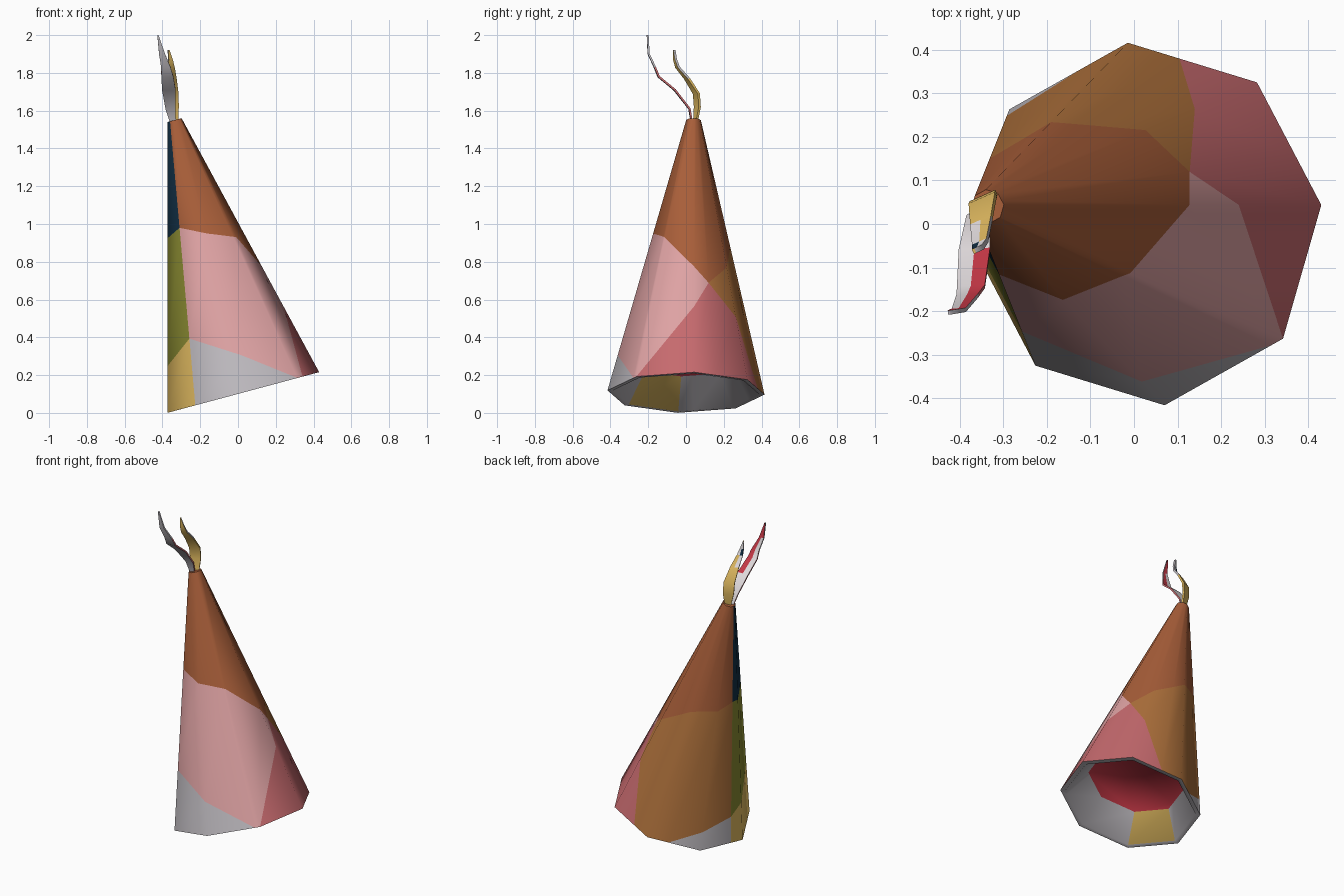
import bpy, math
from mathutils import Vector

if "Cube" in bpy.data.objects:
    bpy.data.objects.remove(bpy.data.objects["Cube"])


def srgb(c):
    return [((v / 255 + 0.055) / 1.055) ** 2.4 for v in c] + [1.0]


COLOURS = {
    "brown": (168, 94, 57), "pink": (222, 162, 163), "rose": (198, 106, 110),
    "ochre": (176, 114, 60), "gold": (222, 184, 95), "olive": (134, 135, 48),
    "navy": (16, 45, 66), "grey": (190, 186, 191), "white": (226, 220, 222),
    "red": (198, 56, 70)}
NAMES = list(COLOURS)
MATS = []
for name, c in COLOURS.items():
    m = bpy.data.materials.new(name)
    m.diffuse_color = srgb(c)
    m.use_nodes = True
    m.node_tree.nodes["Principled BSDF"].inputs["Base Color"].default_value = m.diffuse_color
    MATS.append(m)


def make(name, quads):
    """Smooth object from a list of (corner points, colour name)."""
    verts, faces, cols, index = [], [], [], {}
    for pts, col in quads:
        face = []
        for p in pts:
            key = tuple(round(v, 5) for v in p)
            if key not in index:
                index[key] = len(verts)
                verts.append(key)
            if index[key] not in face:
                face.append(index[key])
        if len(face) > 2:
            faces.append(face)
            cols.append(NAMES.index(col))
    me = bpy.data.meshes.new(name)
    me.from_pydata(verts, [], faces)
    for m in MATS:
        me.materials.append(m)
    for p, c in zip(me.polygons, cols):
        p.material_index = c
    ob = bpy.data.objects.new(name, me)
    bpy.context.collection.objects.link(ob)
    bpy.ops.object.select_all(action='DESELECT')
    ob.select_set(True)
    bpy.context.view_layer.objects.active = ob
    bpy.ops.object.shade_smooth_by_angle(angle=math.radians(75))
    return ob


# Leaning eight-sided cone: s runs round the corners, t from tip to rim
def ring(s, radius, centre):
    def corner(i):
        a = math.radians(96 - 45 * i)
        x = 0.966 * radius * math.cos(a)
        return Vector((x, radius * math.sin(a), 0.268 * x))
    i = math.floor(s)
    return Vector(centre) + corner(i).lerp(corner(i + 1), s - i)


BASE, TIP = Vector((0.028, 0, 0.108)), Vector((-0.336, 0.04, 1.55))
FLOOR = TIP.lerp(BASE, 0.89)


def cone(s, t):
    return ring(s, 0.039, TIP).lerp(ring(s, 0.418, BASE), t)


# Colour patches: corner position, end of top band, end of middle band, colours
PATCHES = [
    (0, .46, 1, "brown", "ochre", "rose"), (.4, .50, 1, "brown", "ochre", "rose"),
    (1, .57, .76, "brown", "ochre", "rose"), (1.6, .64, .64, "brown", "pink", "rose"),
    (2, .585, .74, "brown", "pink", "rose"), (3, .46, 1, "brown", "pink", "grey"),
    (3.1, .455, 1, "brown", "pink", "grey"), (4, .42, .87, "brown", "pink", "grey"),
    (5, .375, .765, "navy", "olive", "gold"), (6, .40, .84, "navy", "olive", "gold"),
    (6.28, .405, .89, "brown", "ochre", "grey"), (7, .43, .925, "brown", "ochre", "grey"),
    (7.6, .445, 1, "brown", "ochre", "grey"), (8, .46, 1, "brown", "ochre", "rose")]

quads = []
for a, b in zip(PATCHES, PATCHES[1:]):
    ta, tb = (0, a[1], a[2], 1), (0, b[1], b[2], 1)
    for r in range(3):
        quads.append(([cone(b[0], tb[r + 1]), cone(a[0], ta[r + 1]),
                       cone(a[0], ta[r]), cone(b[0], tb[r])], a[3 + r]))
    # narrow rim and sloping inner wall
    s, e = a[0], b[0]
    quads.append(([cone(s, 1), cone(e, 1), ring(e, .39, BASE), ring(s, .39, BASE)], "grey"))
    quads.append(([ring(s, .39, BASE), ring(e, .39, BASE),
                   ring(e, .285, FLOOR), ring(s, .285, FLOOR)],
                  "gold" if 5 <= s < 6 else "grey"))
# tip cap and recessed floor
KNOTS = [p[0] for p in PATCHES[:-1]]
quads.append(([cone(k, 0) for k in reversed(KNOTS)], "brown"))
quads.append(([ring(k, .285, FLOOR) for k in KNOTS], "red"))
make("hat_cone", quads)


# Thin paper ribbons at the tip: path points are (x, y, z, half width)
def ribbon(name, path, across, front, back, edge, thick):
    across = Vector(across).normalized()
    pts = [Vector(p[:3]) for p in path]
    rows = []
    for i, p in enumerate(pts):
        tan = (pts[min(i + 1, len(pts) - 1)] - pts[max(i - 1, 0)]).normalized()
        n = tan.cross(across).normalized() * thick      # points to the back
        if n.y < 0:
            n = -n
        rows.append([[p + across * path[i][3] * k + n * d for k in (-1, 0, 1)]
                     for d in (-1, 1)])
    q = []
    for a, b in zip(rows, rows[1:]):
        z = (a[0][1].z + b[0][1].z) / 2
        for c in (0, 1):
            q.append(([a[0][c], a[0][c + 1], b[0][c + 1], b[0][c]], front))
            q.append(([a[1][c + 1], a[1][c], b[1][c], b[1][c + 1]], back(z, c)))
        q.append(([a[0][2], a[1][2], b[1][2], b[0][2]], edge(z)))
        q.append(([a[1][0], a[0][0], b[0][0], b[1][0]], edge(z)))
    for r, flip in ((rows[0], 1), (rows[-1], 0)):
        loop = [r[0][0], r[0][1], r[0][2], r[1][2], r[1][1], r[1][0]]
        q.append((loop[::-1] if flip else loop, front))
    make(name, q)


def gold_back(z, side):
    if z < 1.75 or (side == 1 and z < 1.82):
        return "gold"
    return "navy" if 1.8 < z < 1.87 and side == 0 else "white"


ribbon("gold_streamer",
       [(-.335, .05, 1.54, .018), (-.345, .06, 1.62, .032), (-.347, .055, 1.69, .033),
        (-.35, .005, 1.77, .026), (-.353, -.045, 1.83, .018), (-.358, -.058, 1.87, .012),
        (-.367, -.062, 1.92, .003)],
       (.9, .4, 0), "gold", gold_back, lambda z: "gold" if z < 1.75 else "grey", 0.006)

ribbon("grey_streamer",
       [(-.345, .03, 1.54, .016), (-.358, .018, 1.61, .026), (-.366, -.06, 1.71, .036),
        (-.374, -.145, 1.78, .032), (-.382, -.165, 1.83, .025), (-.402, -.198, 1.90, .016),
        (-.424, -.203, 2.0, .003)],
       (1, 0.06, 0), "grey",
       lambda z, side: "red" if (side and z > 1.7) or z > 1.93 else "white",
       lambda z: "rose" if z < 1.85 else "grey", 0.005)
